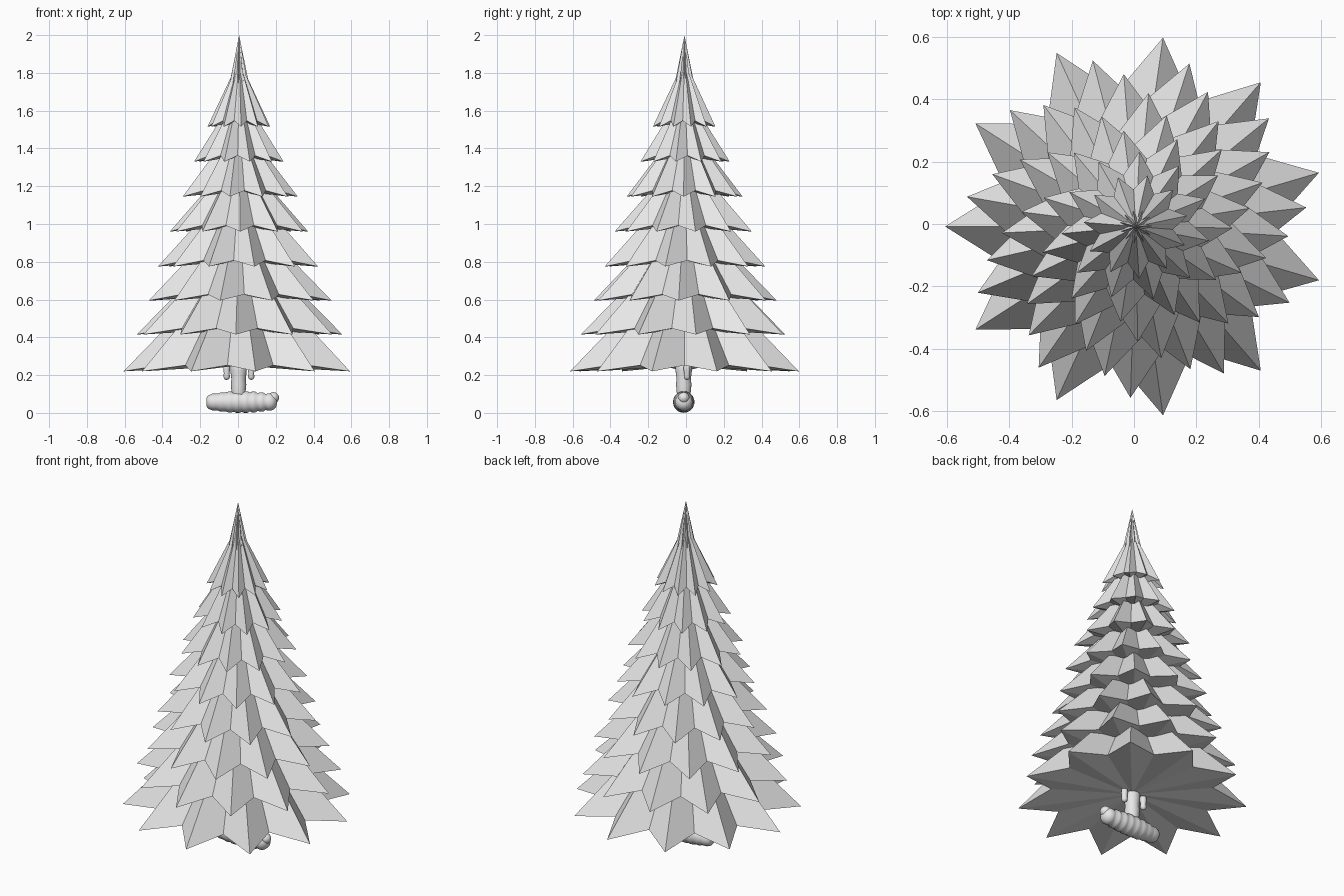
import bpy, bmesh, math
from mathutils import Vector

if "Cube" in bpy.data.objects:
    bpy.data.objects.remove(bpy.data.objects["Cube"])

CX, CY = 0.006, -0.008      # tree axis
POINTS = 11                 # tips per branch tier

grey = bpy.data.materials.new("light_grey")
grey.diffuse_color = (0.8, 0.8, 0.8, 1)
grey.use_nodes = True
grey.node_tree.nodes["Principled BSDF"].inputs["Base Color"].default_value = grey.diffuse_color


def finish(name, bm, smooth=False):
    bmesh.ops.recalc_face_normals(bm, faces=bm.faces[:])
    me = bpy.data.meshes.new(name)
    bm.to_mesh(me)
    bm.free()
    ob = bpy.data.objects.new(name, me)
    bpy.context.collection.objects.link(ob)
    me.materials.append(grey)
    for p in me.polygons:
        p.use_smooth = smooth
    return ob


def star_tier(name, tip_z, radius, apex_z, turn, inner, lift):
    """Pleated star-shaped cone with a closed underside."""
    bm = bmesh.new()
    rim = []
    for i in range(POINTS * 2):
        a = math.radians(turn) + i * math.pi / POINTS
        r = radius if i % 2 == 0 else radius * inner
        z = tip_z if i % 2 == 0 else tip_z + lift
        rim.append(bm.verts.new((CX + r * math.cos(a), CY + r * math.sin(a), z)))
    top = bm.verts.new((CX, CY, apex_z))
    under = bm.verts.new((CX, CY, tip_z + lift))
    for i, v in enumerate(rim):
        w = rim[(i + 1) % len(rim)]
        bm.faces.new((v, w, top))
        bm.faces.new((w, v, under))
    return finish(name, bm)


def lathe(name, profile, start, axis, sides=20):
    """Solid of revolution: profile is (distance along axis, radius)."""
    bm = bmesh.new()
    rot = Vector((0, 0, 1)).rotation_difference(Vector(axis))
    rings = []
    for d, r in profile:
        rings.append([bm.verts.new(Vector(start) + rot @ Vector(
            (r * math.cos(2 * math.pi * k / sides),
             r * math.sin(2 * math.pi * k / sides), d))) for k in range(sides)])
    for a, b in zip(rings, rings[1:]):
        for k in range(sides):
            n = (k + 1) % sides
            bm.faces.new((a[k], a[n], b[n], b[k]))
    bm.faces.new(rings[0])
    bm.faces.new(rings[-1])
    return finish(name, bm, True)


# Branch tiers: tip height, radius, apex height
tiers = [(0.22, 0.612, 0.85), (0.415, 0.55, 0.97), (0.595, 0.49, 1.10),
         (0.775, 0.43, 1.25), (0.96, 0.37, 1.38), (1.145, 0.31, 1.55),
         (1.33, 0.24, 1.71), (1.515, 0.168, 1.87), (1.73, 0.055, 2.0)]
for i, (z, r, apex) in enumerate(tiers):
    inner = 0.6 if i == 8 else 0.71
    star_tier(f"branch_tier_{i + 1}", z, r, apex, 180 - 10 * i, inner, 0.032)

# Trunk with slight swellings
lathe("trunk", [(0.0, 0.036), (0.05, 0.037), (0.09, 0.041), (0.12, 0.038),
                (0.16, 0.043), (0.25, 0.043)], (0.003, -0.012, 0.06), (0, 0, 1))

# Hanging stubs beside the trunk
stub = [(0, 0.004), (0.004, 0.012), (0.015, 0.017), (0.035, 0.015),
        (0.055, 0.018), (0.10, 0.016)]
for side, x in (("left", -0.06), ("right", 0.07)):
    lathe(f"{side}_stub", stub, (x, 0.005, 0.175), (0, 0, 1), 14)

# Lumpy lying log as the foot
profile = [(0, 0.012), (0.003, 0.026), (0.012, 0.036)]
lumps = [0.044, 0.050, 0.055, 0.057, 0.057, 0.055, 0.051, 0.046]
for k, r in enumerate(lumps):
    d = 0.02 + k * 0.042
    profile += [(d, r - 0.005), (d + 0.012, r), (d + 0.03, r)]
profile += [(0.358, 0.038), (0.37, 0.026), (0.374, 0.01)]
lathe("foot_log", profile, (-0.168, -0.012, 0.0575), (1, 0, 0), 24)

# Round knob on the log's right end
ball = [(0.03 - 0.03 * math.cos(t), max(0.03 * math.sin(t), 0.001))
        for t in [math.pi * k / 10 for k in range(11)]]
lathe("log_knob", ball, (0.157, -0.012, 0.08), (1, 0, 0), 16)
